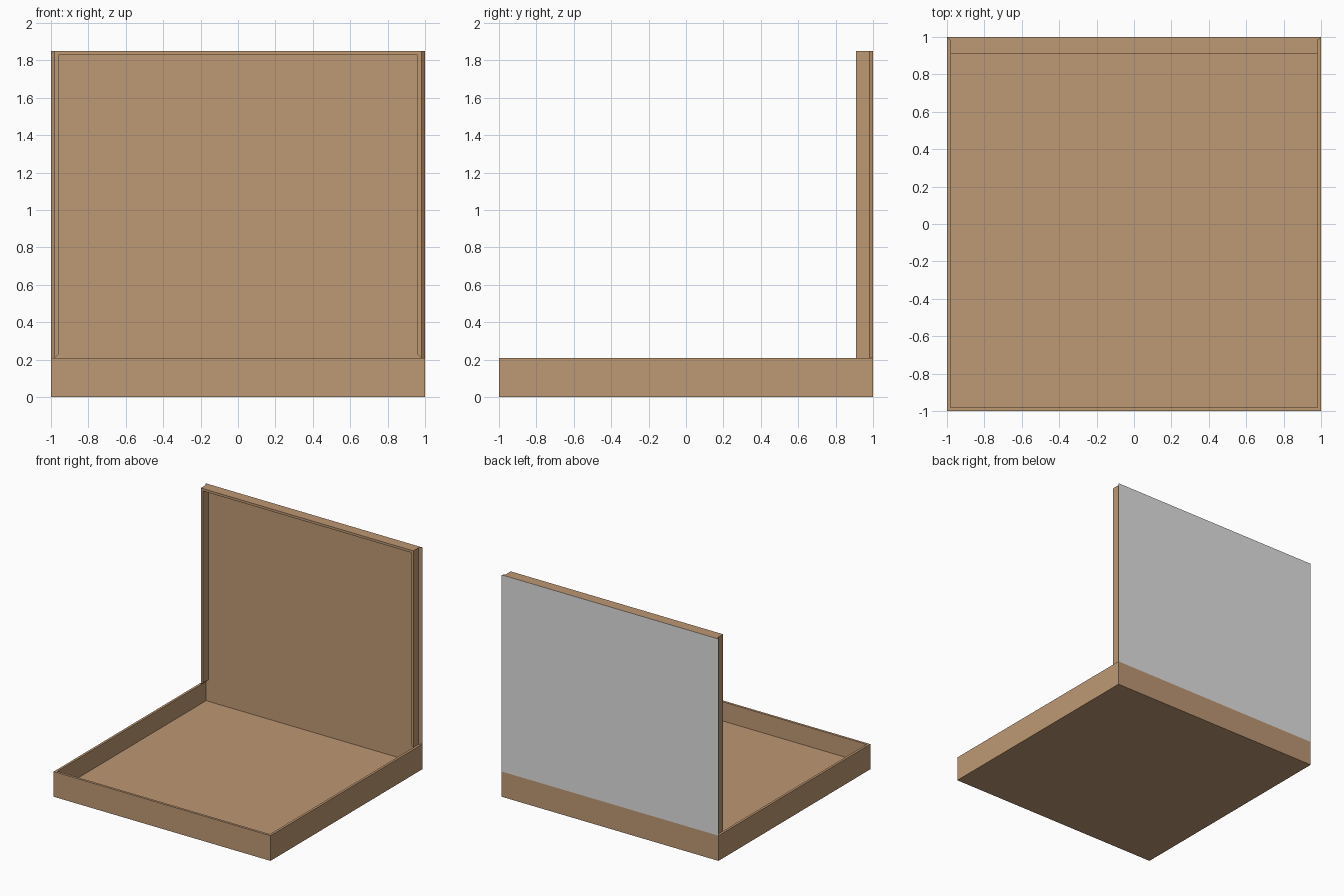
import bpy
import bmesh

cube = bpy.data.objects.get("Cube")
if cube:
    bpy.data.objects.remove(cube, do_unlink=True)


def material(name, rgb):
    m = bpy.data.materials.new(name)
    m.use_nodes = True
    m.diffuse_color = (*rgb, 1)
    m.node_tree.nodes["Principled BSDF"].inputs["Base Color"].default_value = (*rgb, 1)
    return m


brown = material("cardboard brown", (0.515, 0.314, 0.174))
grey = material("light grey", (0.75, 0.75, 0.75))

H, TOP, T = 0.21, 1.85, 0.02   # tray height, lid top, board thickness
FLOOR, LIP = 0.05, 0.91        # tray floor level, front of the lid lip


def finish(name, bm, mats):
    bmesh.ops.recalc_face_normals(bm, faces=bm.faces)
    mesh = bpy.data.meshes.new(name)
    bm.to_mesh(mesh)
    bm.free()
    for m in mats:
        mesh.materials.append(m)
    obj = bpy.data.objects.new(name, mesh)
    bpy.context.collection.objects.link(obj)
    return obj


def extrude_profile(bm, points, vec):
    face = bm.faces.new([bm.verts.new(p) for p in points])
    geom = bmesh.ops.extrude_face_region(bm, geom=[face], use_keep_orig=True)["geom"]
    bmesh.ops.translate(bm, vec=vec, verts=[v for v in geom if isinstance(v, bmesh.types.BMVert)])


# Tray: a block whose top is inset and sunk to the floor
bm = bmesh.new()
extrude_profile(bm, [(-1, -1, 0), (1, -1, 0), (1, 1, 0), (-1, 1, 0)], (0, 0, H))
bmesh.ops.recalc_face_normals(bm, faces=bm.faces)
top = max(bm.faces, key=lambda f: f.calc_center_median().z)
bmesh.ops.inset_region(bm, faces=[top], thickness=T, use_even_offset=True)
sunk = bmesh.ops.extrude_face_region(bm, geom=[top])["geom"]
bmesh.ops.translate(bm, vec=(0, 0, FLOOR - H),
                    verts=[v for v in sunk if isinstance(v, bmesh.types.BMVert)])
if top.is_valid:
    bmesh.ops.delete(bm, geom=[top], context="FACES_ONLY")
finish("tray", bm, [brown])

# Lid panel: slanted side edges, grey outside
bm = bmesh.new()
a = 1 - T
extrude_profile(bm, [(-1, 1, H), (1, 1, H), (a, a, H), (-a, a, H)], (0, 0, TOP - H))
bmesh.ops.recalc_face_normals(bm, faces=bm.faces)
for f in bm.faces:
    f.material_index = 1 if f.normal.y > 0.9 else 0
finish("lid_panel", bm, [brown, grey])

# Lid lip: three-sided frame with slanted lower ends
bm = bmesh.new()
b = a - T
right = [(b, TOP - T), (b, H + T), (a, H), (a, TOP)]
left = [(-x, z) for x, z in reversed(right)]
extrude_profile(bm, [(x, LIP, z) for x, z in right + left], (0, a - LIP, 0))
finish("lid_lip", bm, [brown])
